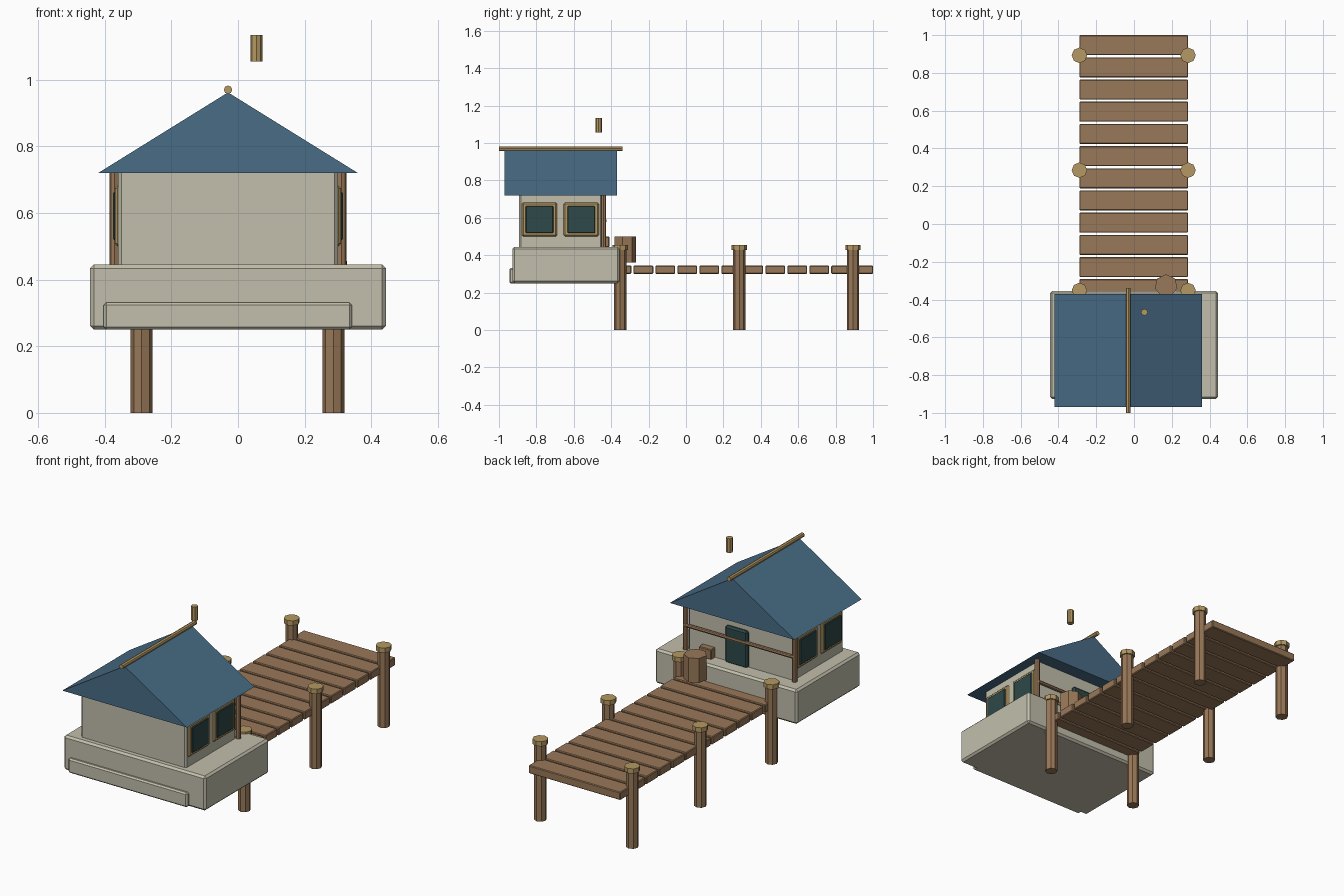
import bpy
import bmesh
from mathutils import Matrix, Vector

cube = bpy.data.objects.get("Cube")
if cube:
    bpy.data.objects.remove(cube, do_unlink=True)


def material(name, r, g, b):
    """Flat material from 0-255 display values."""
    lin = [((c / 255 + 0.055) / 1.055) ** 2.4 for c in (r, g, b)] + [1]
    m = bpy.data.materials.new(name)
    m.use_nodes = True
    m.diffuse_color = lin
    m.node_tree.nodes["Principled BSDF"].inputs["Base Color"].default_value = lin
    return m


CREAM = material("cream_plaster", 194, 191, 172)
BLUE = material("blue_roof", 72, 108, 134)
WOOD = material("brown_wood", 153, 120, 88)
TAN = material("tan_wood", 181, 153, 99)
GLASS = material("dark_teal", 46, 72, 72)


def finish(name, bm, mat):
    mesh = bpy.data.meshes.new(name)
    bmesh.ops.recalc_face_normals(bm, faces=bm.faces)
    bm.to_mesh(mesh)
    bm.free()
    mesh.materials.append(mat)
    ob = bpy.data.objects.new(name, mesh)
    bpy.context.collection.objects.link(ob)
    return ob


def box(name, xs, ys, zs, mat, bevel=0.0):
    """Box from its extents, with an optional chamfer."""
    bm = bmesh.new()
    bmesh.ops.create_cube(bm, size=1)
    for v in bm.verts:
        v.co = [(lo + hi) / 2 + c * (hi - lo) for c, (lo, hi) in zip(v.co, (xs, ys, zs))]
    if bevel:
        bmesh.ops.bevel(bm, geom=bm.edges[:], offset=bevel, segments=1, affect='EDGES')
    return finish(name, bm, mat)


def rod(name, start, end, radius, mat, sides=8):
    """Prism with regular sides between two points."""
    a, b = Vector(start), Vector(end)
    axis = b - a
    turn = axis.to_track_quat('Z', 'Y').to_matrix().to_4x4() if axis.x or axis.y else Matrix()
    bm = bmesh.new()
    bmesh.ops.create_cone(bm, cap_ends=True, segments=sides, radius1=radius, radius2=radius,
                          depth=axis.length, matrix=Matrix.Translation((a + b) / 2) @ turn)
    return finish(name, bm, mat)


# Foundation and front step
box("foundation", (-0.444, 0.444), (-0.927, -0.355), (0.25, 0.445), CREAM, 0.011)
box("front_step", (-0.403, 0.342), (-0.945, -0.88), (0.25, 0.332), CREAM, 0.008)

# House walls
MID = -0.03
box("house_walls", (MID - 0.33, MID + 0.33), (-0.892, -0.447), (0.435, 0.73), CREAM, 0.01)

# Gable roof: triangle profile extruded along y
bm = bmesh.new()
profile = [bm.verts.new((MID + dx, -0.97, z)) for dx, z in ((-0.39, 0.72), (0.39, 0.72), (0, 0.962))]
gable = bm.faces.new(profile)
moved = bmesh.ops.extrude_face_region(bm, geom=[gable])["geom"]
bmesh.ops.translate(bm, vec=(0, 0.6, 0), verts=[g for g in moved if isinstance(g, bmesh.types.BMVert)])
bmesh.ops.contextual_create(bm, geom=[e for e in bm.edges if e.is_boundary])
finish("roof", bm, BLUE)
rod("ridge_pole", (MID, -1, 0.97), (MID, -0.34, 0.97), 0.0125, TAN)
rod("chimney_pipe", (0.055, -0.467, 1.055), (0.055, -0.467, 1.135), 0.018, TAN)

# Side windows, porch posts
for side, label in ((-1, "right"), (1, "left")):
    def span(inner, outer):
        return sorted((MID + side * inner, MID + side * outer))
    for i, y in enumerate((-0.783, -0.56)):
        box(f"window_frame_{label}_{i}", span(0.32, 0.339), (y - 0.094, y + 0.094),
            (0.5, 0.682), TAN, 0.008)
        box(f"window_pane_{label}_{i}", span(0.325, 0.345), (y - 0.074, y + 0.074),
            (0.518, 0.664), GLASS, 0.004)
    x = MID + side * 0.341
    rod(f"porch_post_{label}", (x, -0.441, 0.44), (x, -0.441, 0.722), 0.0145, WOOD)

# Back wall details
rod("porch_rail", (MID - 0.341, -0.434, 0.585), (MID + 0.341, -0.434, 0.585), 0.0105, WOOD)
box("door", (-0.08, 0.06), (-0.46, -0.43), (0.44, 0.65), GLASS, 0.009)
box("crate", (0.13, 0.21), (-0.46, -0.41), (0.442, 0.5), WOOD, 0.004)
rod("barrel", (0.17, -0.327, 0.362), (0.17, -0.327, 0.5), 0.061, WOOD, 7)

# Dock planks
for i in range(12):
    y = 0.947 - i * 0.1175
    box(f"dock_plank_{i}", (-0.289, 0.286), (y - 0.053, y + 0.053), (0.3, 0.345), WOOD, 0.004)

# Dock posts with caps
for x in (-0.289, 0.286):
    for i, y in enumerate((-0.352, 0.285, 0.893)):
        rod(f"dock_post_{i}", (x, y, 0), (x, y, 0.44), 0.033, WOOD)
        rod(f"post_cap_{i}", (x, y, 0.429), (x, y, 0.456), 0.041, TAN)
